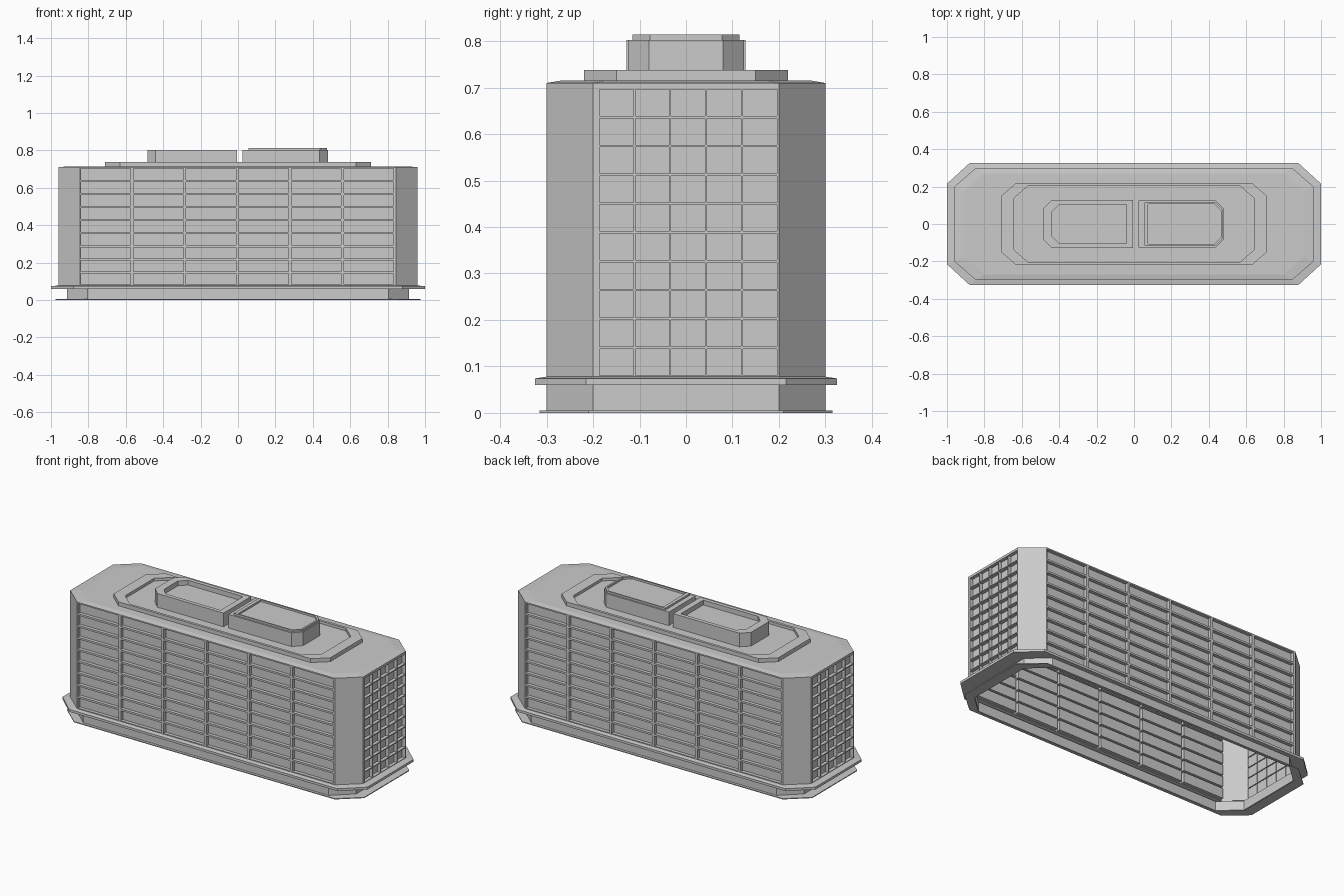
import bpy, bmesh

if "Cube" in bpy.data.objects:
    bpy.data.objects.remove(bpy.data.objects["Cube"], do_unlink=True)

grey = bpy.data.materials.new("concrete grey")
grey.use_nodes = True
COLOUR = (0.6, 0.6, 0.6, 1)
grey.diffuse_color = COLOUR
grey.node_tree.nodes["Principled BSDF"].inputs["Base Color"].default_value = COLOUR


def finish(name, bm):
    mesh = bpy.data.meshes.new(name)
    bm.to_mesh(mesh)
    bm.free()
    mesh.materials.append(grey)
    obj = bpy.data.objects.new(name, mesh)
    bpy.context.collection.objects.link(obj)
    return obj


def octagon(hx, hy, cx, cy, z):
    """Rectangle with cut corners, counter-clockwise."""
    fx, fy = hx - cx, hy - cy
    return [(-fx, -hy, z), (fx, -hy, z), (hx, -fy, z), (hx, fy, z),
            (fx, hy, z), (-fx, hy, z), (-hx, fy, z), (-hx, -fy, z)]


def bullet(inner, outer, hy, cut, z, side):
    """Rectangle with only its outer corners cut, on either side of x = 0."""
    pts = [(inner, -hy), (outer - cut, -hy), (outer, cut - hy),
           (outer, hy - cut), (outer - cut, hy), (inner, hy)]
    pts = [(side * x, y, z) for x, y in pts]
    return pts if side > 0 else pts[::-1]


def loft(name, outlines, cap=False, skip=None):
    """Bridge successive outlines; skip(ring, side) leaves openings."""
    bm = bmesh.new()
    rings = [[bm.verts.new(p) for p in pts] for pts in outlines]
    n = len(rings[0])
    for r, (lo, hi) in enumerate(zip(rings, rings[1:])):
        for i in range(n):
            if skip and skip(r, i):
                continue
            j = (i + 1) % n
            bm.faces.new((lo[i], lo[j], hi[j], hi[i]))
    if cap:
        bm.faces.new(rings[-1])
    return finish(name, bm)


def cuts(lo, hi, start, pitch, width, count):
    """Grid lines: wall edge, both edges of each pane, wall edge."""
    panes = [start + pitch * k + e for k in range(count) for e in (0, width)]
    return [lo] + panes + [hi]


def window_wall(name, us, zs, place, inward, depth=0.02):
    """Flat wall with recessed panes in every odd cell."""
    bm = bmesh.new()
    grid = [[bm.verts.new(place(u, z)) for u in us] for z in zs]
    panes = []
    for r in range(len(zs) - 1):
        for c in range(len(us) - 1):
            f = bm.faces.new((grid[r][c], grid[r][c + 1],
                              grid[r + 1][c + 1], grid[r + 1][c]))
            if r % 2 and c % 2:
                panes.append(f)
    for f in panes:
        corners = list(f.verts)
        back = [bm.verts.new((v.co.x + inward[0] * depth,
                              v.co.y + inward[1] * depth, v.co.z)) for v in corners]
        bm.faces.remove(f)
        bm.faces.new(back)
        for i in range(4):
            j = (i + 1) % 4
            bm.faces.new((corners[i], corners[j], back[j], back[i]))
    return finish(name, bm)


WALL_LOW, WALL_HIGH = 0.078, 0.71

# Hollow plinth with a foot flange and a projecting ledge
loft("plinth_and_ledge", [
    octagon(0.915, 0.30, 0.11, 0.10, 0),
    octagon(0.975, 0.315, 0.12, 0.105, 0),
    octagon(0.975, 0.315, 0.12, 0.105, 0.005),
    octagon(0.915, 0.30, 0.11, 0.10, 0.005),
    octagon(0.915, 0.30, 0.11, 0.10, 0.06),
    octagon(1.0, 0.325, 0.12, 0.11, 0.06),
    octagon(1.0, 0.325, 0.12, 0.11, 0.074),
    octagon(0.96, 0.30, 0.115, 0.10, WALL_LOW)])

# Plain cut corners; the four main sides stay open for the window walls
loft("corner_walls", [octagon(0.96, 0.30, 0.115, 0.10, z) for z in (WALL_LOW, WALL_HIGH)],
     skip=lambda r, i: i % 2 == 0)

# Window walls on the long and short sides
long_u = cuts(-0.845, 0.845, -0.84, 0.2813, 0.266, 6)
long_z = cuts(WALL_LOW, WALL_HIGH, 0.083, 0.07, 0.059, 9)
short_u = cuts(-0.20, 0.20, -0.186, 0.0771, 0.073, 5)
short_z = cuts(WALL_LOW, WALL_HIGH, 0.081, 0.062, 0.057, 10)
for s, long_name, short_name in ((1, "front_wall", "left_wall"), (-1, "back_wall", "right_wall")):
    window_wall(long_name, long_u, long_z,
                lambda u, z: (s * u, -s * 0.30, z), (0, s))
    window_wall(short_name, short_u, short_z,
                lambda u, z: (s * 0.96, s * u, z), (-s, 0))

# Roof with a low parapet tier
loft("roof", [
    octagon(0.96, 0.30, 0.115, 0.10, WALL_HIGH),
    octagon(0.91, 0.27, 0.11, 0.095, 0.715),
    octagon(0.71, 0.22, 0.08, 0.07, 0.715),
    octagon(0.71, 0.22, 0.08, 0.07, 0.738),
    octagon(0.645, 0.205, 0.08, 0.07, 0.738),
    octagon(0.645, 0.205, 0.08, 0.07, 0.722)], cap=True)

# Rooftop housing with a sunken top
loft("right_roof_housing", [
    bullet(0.005, 0.485, 0.128, 0.045, 0.722, -1),
    bullet(0.005, 0.485, 0.128, 0.045, 0.803, -1),
    bullet(0.04, 0.44, 0.105, 0.04, 0.803, -1),
    bullet(0.04, 0.44, 0.105, 0.04, 0.775, -1)], cap=True)

# Taller rooftop housing with a stepped rim
loft("left_roof_housing", [
    bullet(0.025, 0.482, 0.125, 0.045, 0.722, 1),
    bullet(0.025, 0.482, 0.125, 0.045, 0.803, 1),
    bullet(0.055, 0.475, 0.115, 0.037, 0.803, 1),
    bullet(0.055, 0.475, 0.115, 0.037, 0.814, 1),
    bullet(0.075, 0.465, 0.107, 0.035, 0.814, 1),
    bullet(0.075, 0.465, 0.107, 0.035, 0.803, 1)], cap=True)
